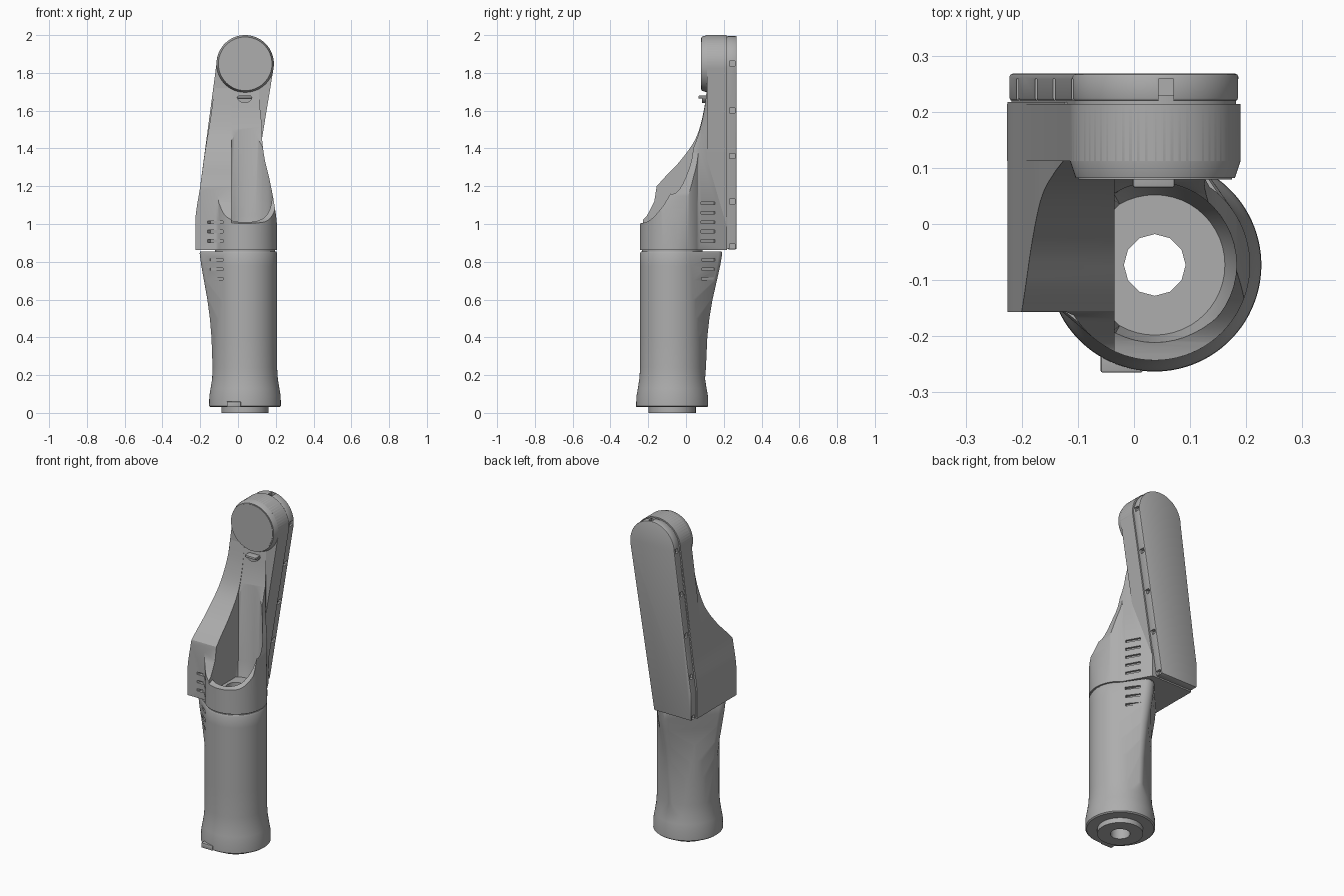
import bpy, bmesh, math
from mathutils import Matrix, Vector

if "Cube" in bpy.data.objects:
    bpy.data.objects.remove(bpy.data.objects["Cube"])

grey = bpy.data.materials.new("mid grey")
grey.use_nodes = True
COLOR = (0.42, 0.42, 0.42, 1)
grey.diffuse_color = COLOR
grey.node_tree.nodes["Principled BSDF"].inputs["Base Color"].default_value = COLOR

CX, CY, R = 0.037, -0.073, 0.17   # handle axis and radius


def finish(name, bm):
    bmesh.ops.recalc_face_normals(bm, faces=bm.faces)
    mesh = bpy.data.meshes.new(name)
    bm.to_mesh(mesh)
    bm.free()
    mesh.materials.append(grey)
    ob = bpy.data.objects.new(name, mesh)
    bpy.context.collection.objects.link(ob)
    return ob


def loft(name, rings):
    """Skin a stack of equal point rings and cap both ends."""
    bm = bmesh.new()
    loops = [[bm.verts.new(p) for p in ring] for ring in rings]
    n = len(loops[0])
    for a, b in zip(loops, loops[1:]):
        for i in range(n):
            j = (i + 1) % n
            bm.faces.new((a[i], a[j], b[j], b[i]))
    bm.faces.new(loops[0])
    bm.faces.new(loops[-1])
    return finish(name, bm)


def prism(name, pts, axis, lo, hi):
    place = {"x": lambda p, d: (d, p[0], p[1]),
             "y": lambda p, d: (p[0], d, p[1]),
             "z": lambda p, d: (p[0], p[1], d)}[axis]
    return loft(name, [[place(p, d) for p in pts] for d in (lo, hi)])


def box(name, center, size, turn=0):
    bm = bmesh.new()
    m = Matrix.Translation(center) @ Matrix.Rotation(math.radians(turn), 4, "Z")
    bmesh.ops.create_cube(bm, size=1, matrix=m @ Matrix.Diagonal((*size, 1)))
    return finish(name, bm)


def arc(cx, cy, r, a0, a1, n):
    angles = [math.radians(a0 + (a1 - a0) * i / n) for i in range(n + 1)]
    return [(cx + r * math.cos(a), cy + r * math.sin(a)) for a in angles]


def ring(r, z, n=64):
    return [(x, y, z) for x, y in arc(CX, CY, r, 0, 360, n)[:-1]]


def curve(pts, steps=6):
    """Smooth path through a few points."""
    p = [Vector(q) for q in pts]
    p = [2 * p[0] - p[1]] + p + [2 * p[-1] - p[-2]]
    out = []
    for a, b, c, d in zip(p, p[1:], p[2:], p[3:]):
        for i in range(steps):
            t = i / steps
            out.append(tuple(0.5 * (2 * b + (c - a) * t + (2*a - 5*b + 4*c - d) * t**2
                                    + (3*b - a - 3*c + d) * t**3)))
    return out + [tuple(pts[-1])]


def activate(ob):
    bpy.ops.object.select_all(action="DESELECT")
    ob.select_set(True)
    bpy.context.view_layer.objects.active = ob


def combine(ob, other, op="DIFFERENCE"):
    mod = ob.modifiers.new("combine", "BOOLEAN")
    mod.operation, mod.solver, mod.object = op, "EXACT", other
    activate(ob)
    bpy.ops.object.modifier_apply(modifier=mod.name)
    bpy.data.objects.remove(other)


def bevel(ob, width, segments=2, angle=40):
    mod = ob.modifiers.new("bevel", "BEVEL")
    mod.width, mod.segments, mod.angle_limit = width, segments, math.radians(angle)
    activate(ob)
    bpy.ops.object.modifier_apply(modifier=mod.name)


# Handle: round grip whose back flattens and widens towards the top
def grip_ring(z, r, t):
    reach = 0.1 + 0.095 * t
    discs = [(0, 0, r), (-reach, 0, 0.045), (0, reach + 0.025 * t, 0.045)]
    pts = []
    for i in range(96):
        a = 2 * math.pi * (i + 0.5) / 96
        c, s = math.cos(a), math.sin(a)
        dx, dy, dr = max(discs, key=lambda d: d[0] * c + d[1] * s + d[2])
        pts.append((CX + dx + dr * c, CY + dy + dr * s, z))
    return pts


stations = [(0.03, 0.183, 0), (0.036, 0.19, 0), (0.09, 0.189, 0), (0.13, 0.182, 0.1),
            (0.18, 0.174, 0.2), (0.24, R, 0.28), (0.4, R, 0.34), (0.5, R, 0.43),
            (0.6, R, 0.57), (0.7, R, 0.76), (0.78, R, 0.91), (0.845, R, 1), (0.855, 0.165, 0.96)]
handle = loft("handle", [grip_ring(*s) for s in stations])

base = loft("base_disc", [ring(0.125, z) for z in (0, 0.05)])
collar = loft("seam_collar", [ring(0.16, z) for z in (0.84, 0.88)])
key = box("base_key", (-0.022, -0.235, 0.045), (0.075, 0.06, 0.03))
bevel(key, 0.004)

# Upper body: footprint trimmed by a front outline and by side slopes
foot = [(-0.225, 0.217), (-0.225, -0.157), (-0.12, -0.157)]
foot += arc(CX, CY, R, 212, 415, 48) + [(0.05, 0.217)]
body = prism("upper_body", foot, "z", 0.862, 1.75)

left_edge = curve([(-0.226, 0.8), (-0.226, 1.02), (-0.2, 1.2), (-0.172, 1.4),
                   (-0.14, 1.6), (-0.113, 1.85)])
right_edge = curve([(0.19, 1.85), (0.163, 1.7), (0.136, 1.58), (0.126, 1.48), (0.14, 1.35),
                    (0.166, 1.24), (0.193, 1.1), (0.208, 0.97), (0.208, 0.8)])
combine(body, prism("outline_cutter", left_edge + right_edge, "y", -0.4, 0.4), "INTERSECT")

right_slope = curve([(-0.26, 1.0), (-0.2, 1.015), (-0.15, 1.06), (-0.1, 1.13),
                     (-0.02, 1.28), (0.05, 1.43), (0.09, 1.57), (0.115, 1.74)])
left_slope = curve([(-0.26, 1.0), (-0.21, 1.04), (-0.168, 1.12)], 4)
left_slope += curve([(-0.155, 1.2), (-0.11, 1.25), (-0.03, 1.335), (0.05, 1.45),
                     (0.09, 1.58), (0.115, 1.74)])
for slope, lo, hi in ((right_slope, -0.035, 0.4), (left_slope, -0.4, -0.034)):
    above = slope + [(0.115, 1.9), (-0.4, 1.9), (-0.4, 1.0)]
    combine(body, prism("slope_cutter", above, "x", lo, hi))

# Round pocket with one flat wall
pocket = [[(max(x, -0.035 - 0.0001 * i), y, z) for x, y, z in ring(r, h, 48)]
          for i, (r, h) in enumerate(((0.125, 0.95), (0.145, 1.04), (0.15, 1.9)))]
combine(body, loft("pocket_cutter", pocket))

# Bore through the whole handle
for part in (handle, base, collar, body):
    combine(part, loft("bore_cutter", [ring(0.055, z, 12) for z in (-0.1, 1.1)]))

# Vent slots on both sides of the seam
for part, levels_front, levels_back in (
        (handle, (0.71, 0.76, 0.81), (0.71, 0.76, 0.81)),
        (body, (0.91, 0.96, 1.01), (0.91, 0.96, 1.01, 1.06, 1.11))):
    for z in levels_front:
        combine(part, box("vent_cutter", (-0.12, -0.175, z), (0.09, 0.035, 0.014), -35))
    for z in levels_back:
        combine(part, box("vent_cutter", (0.11, 0.12, z), (0.085, 0.035, 0.014), 120))


# Long housing and back plate share one leaning, round-topped outline
def lean(inset):
    return ([(-0.226 + inset, 0.862 + inset), (0.03 - inset, 0.862 + inset)]
            + arc(0.038, 1.848, 0.152 - inset, -9, 180, 40)
            + [(-0.2 + inset, 1.2), (-0.226 + inset, 1.02)])


housing = prism("housing", lean(0), "y", 0.112, 0.214)
filler = prism("plate_seam", lean(0.008), "y", 0.2, 0.23)
plate = prism("back_plate", lean(0.004), "y", 0.219, 0.268)
bevel(plate, 0.006)

# Clip notches around the plate edge
for z in (0.88, 1.12, 1.36, 1.6, 1.85):
    right_x = 0.026 + 0.162 * (z - 0.862) / 0.986
    left_x = -0.222 if z < 1.02 else -0.222 + 0.108 * (z - 1.02) / 0.83
    for x in (right_x, left_x):
        combine(plate, box("notch_cutter", (x, 0.236, z), (0.036, 0.045, 0.026)))
combine(plate, box("notch_cutter", (0.057, 0.236, 1.99), (0.026, 0.045, 0.036)))

# Round head with a chamfered front and a raised face disc
def disc(r, y):
    return [(x, y, z) for x, z in arc(0.038, 1.848, r, 0, 360, 64)[:-1]]


head = loft("head", [disc(0.142, 0.082), disc(0.152, 0.112), disc(0.152, 0.214)])
face = loft("head_face", [disc(0.137, 0.079), disc(0.137, 0.09)])

# Small catch below the head
catch = prism("catch", arc(0.035, 1.685, 0.045, 200, 340, 10), "y", 0.085, 0.13)
pin = box("catch_pin", (0.035, 0.09, 1.672), (0.075, 0.05, 0.014))
bevel(pin, 0.004)

for ob in (handle, base, collar, key, body, housing, filler, plate, head, face, catch, pin):
    activate(ob)
    bpy.ops.object.shade_smooth_by_angle(angle=math.radians(32))
